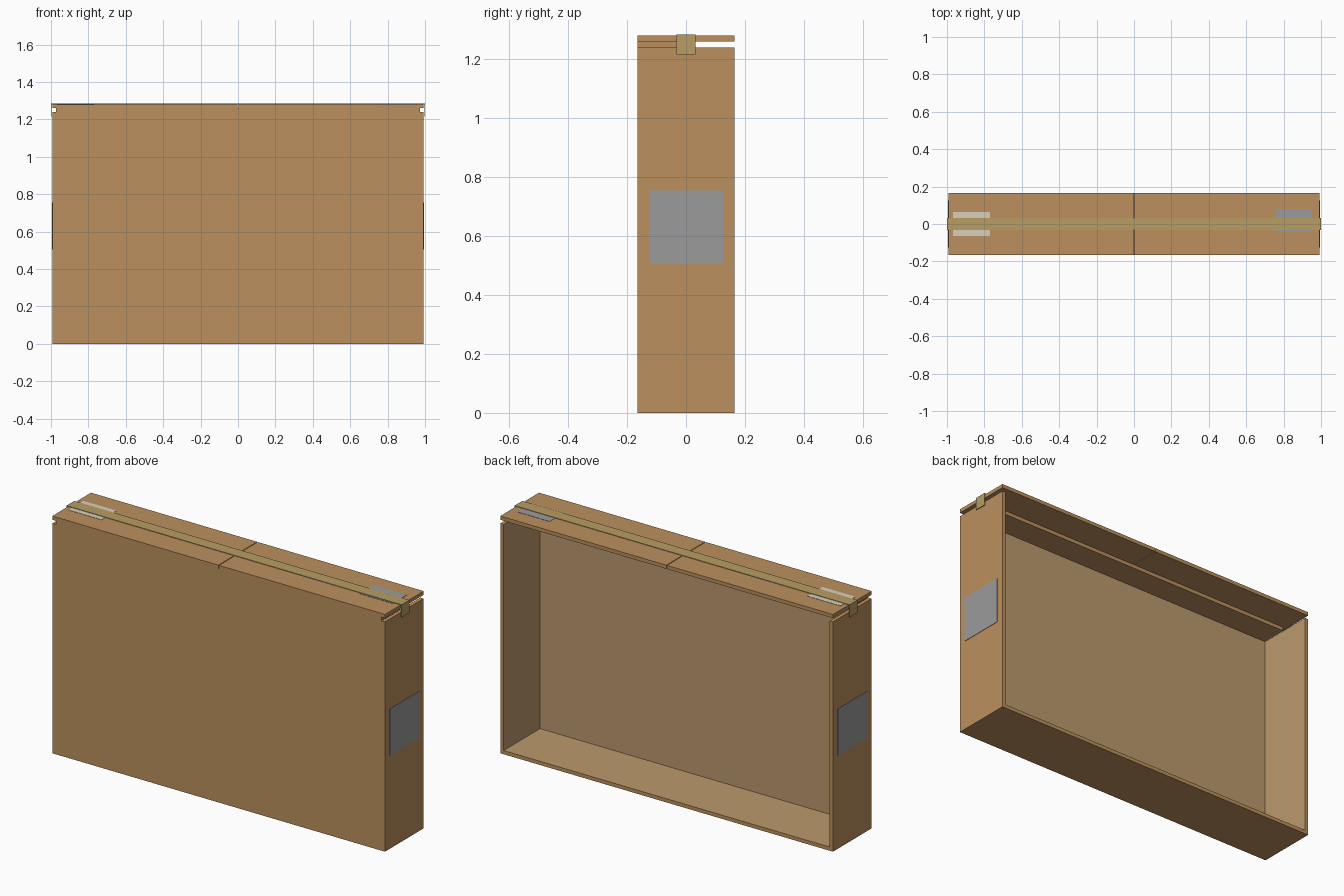
import bpy, bmesh
from mathutils import Vector

if "Cube" in bpy.data.objects:
    bpy.data.objects.remove(bpy.data.objects["Cube"])


def material(name, rgb):
    m = bpy.data.materials.new(name)
    m.diffuse_color = (*rgb, 1)
    m.use_nodes = True
    m.node_tree.nodes["Principled BSDF"].inputs["Base Color"].default_value = m.diffuse_color
    return m


CARD = material("cardboard", (0.50, 0.28, 0.11))
INNER = material("inner_liner", (0.50, 0.32, 0.155))
TAPE = material("packing_tape", (0.48, 0.34, 0.125))
GREY = material("grey_label", (0.33, 0.33, 0.33))
PALE = material("pale_label", (0.70, 0.63, 0.50))

X, Y, T = 0.993, 0.165, 0.02      # half width, half depth, board thickness
WALL_TOP, TOP = 1.24, 1.28


def finish(name, bm, mats):
    bmesh.ops.recalc_face_normals(bm, faces=bm.faces)
    mesh = bpy.data.meshes.new(name)
    bm.to_mesh(mesh)
    bm.free()
    for m in mats:
        mesh.materials.append(m)
    ob = bpy.data.objects.new(name, mesh)
    bpy.context.collection.objects.link(ob)
    return ob


def box(name, lo, hi, mat, inside=None):
    """Box between two corners; the face pointing along 'inside' gets the liner."""
    lo, hi = Vector(lo), Vector(hi)
    bm = bmesh.new()
    bmesh.ops.create_cube(bm, size=1)
    bmesh.ops.scale(bm, vec=hi - lo, verts=bm.verts)
    bmesh.ops.translate(bm, vec=(lo + hi) / 2, verts=bm.verts)
    bm.normal_update()
    if inside:
        for f in bm.faces:
            if f.normal.dot(Vector(inside)) > 0.9:
                f.material_index = 1
    return finish(name, bm, [mat, INNER])


# Tray: floor, front wall and two end walls, back left open
box("floor_panel", (-X, -Y, 0), (X, Y, T), CARD, (0, 0, 1))
box("front_panel", (-X, -Y, T), (X, -Y + T, WALL_TOP), CARD, (0, 1, 0))
for side, s in (("left", -1), ("right", 1)):
    xs = sorted((s * X, s * (X - T)))
    box(side + "_panel", (xs[0], -Y + T, T), (xs[1], Y, WALL_TOP), CARD, (-s, 0, 0))

    # Shipping label on each end
    xs = sorted((s * X, s * (X + 0.002)))
    box(side + "_end_label", (xs[0], -0.126, 0.505), (xs[1], 0.126, 0.755), GREY)

    # Top flaps meeting at the middle
    xs = sorted((s * 0.002, s * X))
    box(side + "_top_flap", (xs[0], -Y, TOP - T), (xs[1], Y, TOP), CARD)

# Half-depth flap folded under the top flaps
box("inner_flap", (-0.972, -Y, WALL_TOP), (0.972, -0.003, TOP - T), CARD)

# Labels on top, partly under the tape
box("pale_top_label", (-0.967, -0.064, TOP), (-0.77, 0.064, TOP + 0.0015), PALE)
box("grey_top_label", (0.757, -0.04, TOP), (0.953, 0.08, TOP + 0.0015), GREY)

# Tape strip, a U profile extruded across y
zt, zb, xi, xo = TOP + 0.004, 1.216, 0.996, 1.0
profile = [(-xo, zb), (-xo, zt), (xo, zt), (xo, zb),
           (xi, zb), (xi, TOP + 0.001), (-xi, TOP + 0.001), (-xi, zb)]
bm = bmesh.new()
face = bm.faces.new([bm.verts.new((x, -0.033, z)) for x, z in profile])
ext = bmesh.ops.extrude_face_region(bm, geom=[face])
bmesh.ops.translate(bm, vec=(0, 0.066, 0),
                    verts=[v for v in ext["geom"] if isinstance(v, bmesh.types.BMVert)])
if not any(f for f in bm.faces if all(abs(v.co.y + 0.033) < 1e-5 for v in f.verts)):
    bm.faces.new([v for v in bm.verts if v.co.y < 0])
finish("tape_strip", bm, [TAPE])
